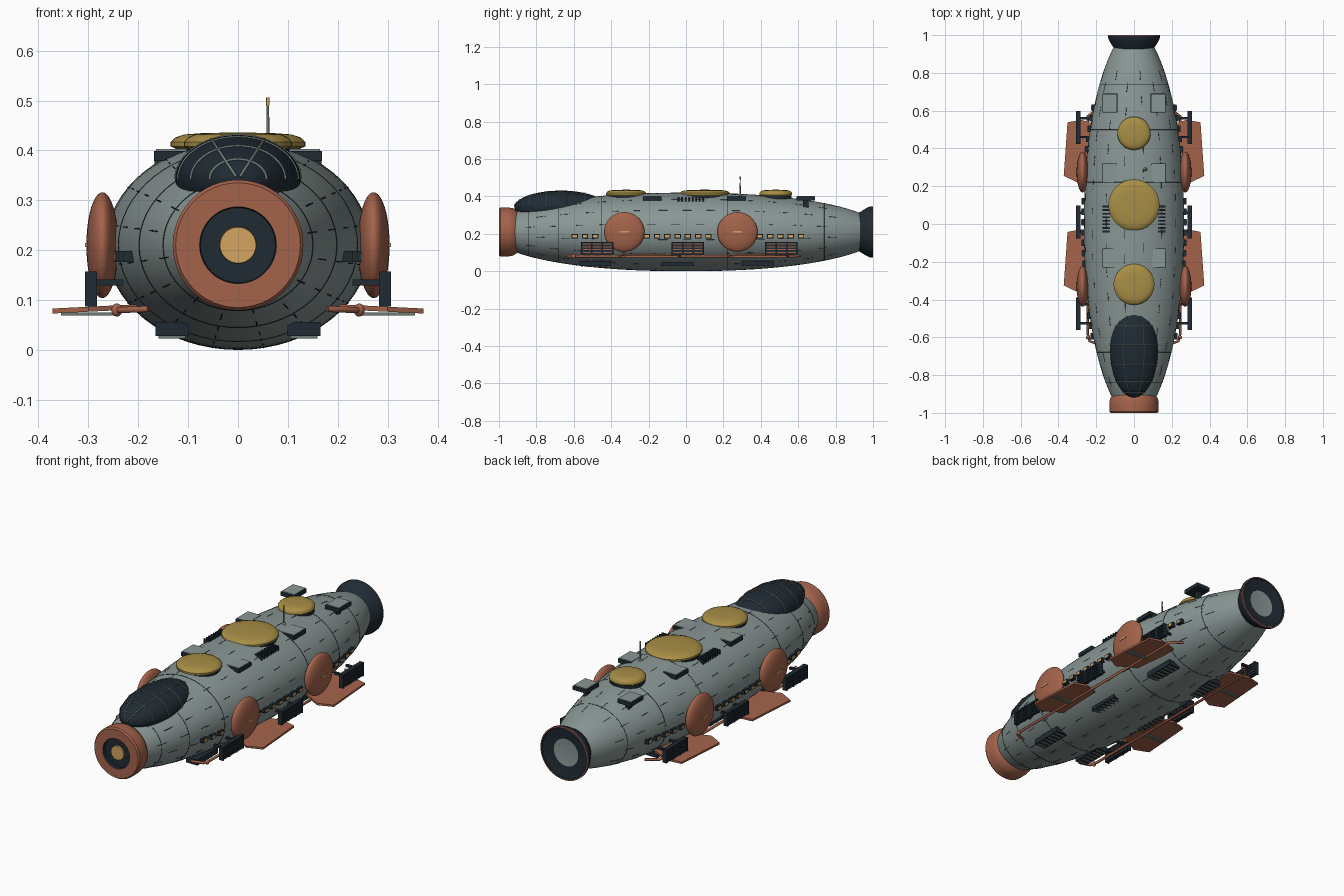
import bpy, bmesh, math
from mathutils import Vector

cube = bpy.data.objects.get("Cube")
if cube:
    bpy.data.objects.remove(cube)


def material(name, r, g, b):
    m = bpy.data.materials.new(name)
    m.use_nodes = True
    m.diffuse_color = (r, g, b, 1)
    m.node_tree.nodes["Principled BSDF"].inputs["Base Color"].default_value = (r, g, b, 1)
    return m


HULL = material("hull grey", .25, .31, .30)
DARK = material("dark navy", .014, .024, .034)
COPPER = material("copper", .37, .125, .07)
GOLD = material("dull gold", .39, .27, .06)
GLOW = material("warm glow", .66, .37, .12)
STEEL = material("rib steel", .16, .20, .18)
MID = .21  # height of the hull axis
SIDES = (("left", 1), ("right", -1))


def finish(name, bm, mats, smooth=True):
    bmesh.ops.recalc_face_normals(bm, faces=bm.faces)
    mesh = bpy.data.meshes.new(name)
    bm.to_mesh(mesh)
    bm.free()
    for m in mats:
        mesh.materials.append(m)
    ob = bpy.data.objects.new(name, mesh)
    bpy.context.collection.objects.link(ob)
    if smooth:
        bpy.ops.object.select_all(action='DESELECT')
        ob.select_set(True)
        bpy.context.view_layer.objects.active = ob
        bpy.ops.object.shade_smooth_by_angle(angle=math.radians(35))
    return ob


def boxes(name, items, mat):
    """Join several (centre, size) boxes in one object."""
    bm = bmesh.new()
    for centre, size in items:
        vs = bmesh.ops.create_cube(bm, size=1)["verts"]
        for v in vs:
            v.co = Vector(a * b + c for a, b, c in zip(v.co, size, centre))
    return finish(name, bm, [mat], False)


def lathe(name, profile, axis, origin, mats, bands=None, seg=48):
    """Turn (radius, position) points about the y or z axis."""
    bm = bmesh.new()
    rings = []
    for r, p in profile:
        ring = []
        for i in range(seg):
            a = math.tau * i / seg
            c, s = r * math.cos(a), r * math.sin(a)
            ring.append(bm.verts.new(Vector(origin) + Vector((c, p, s) if axis == "y" else (c, s, p))))
        rings.append(ring)
    for k in range(len(rings) - 1):
        for i in range(seg):
            j = (i + 1) % seg
            f = bm.faces.new((rings[k][i], rings[k][j], rings[k + 1][j], rings[k + 1][i]))
            f.material_index = bands[k] if bands else 0
    bmesh.ops.remove_doubles(bm, verts=bm.verts, dist=1e-5)
    return finish(name, bm, mats)


def ellipsoid(name, centre, radii, mat):
    bm = bmesh.new()
    bmesh.ops.create_uvsphere(bm, u_segments=40, v_segments=24, radius=1)
    for v in bm.verts:
        v.co = Vector(a * b + c for a, b, c in zip(v.co, radii, centre))
    return finish(name, bm, [mat])


def tubes(name, paths, radius, mat):
    cu = bpy.data.curves.new(name, 'CURVE')
    cu.dimensions = '3D'
    cu.bevel_depth = radius
    cu.bevel_resolution = 1
    cu.use_fill_caps = True
    for path in paths:
        sp = cu.splines.new('POLY')
        sp.points.add(len(path) - 1)
        for pt, co in zip(sp.points, path):
            pt.co = (*co, 1)
    cu.materials.append(mat)
    ob = bpy.data.objects.new(name, cu)
    bpy.context.collection.objects.link(ob)
    bpy.ops.object.select_all(action='DESELECT')
    ob.select_set(True)
    bpy.context.view_layer.objects.active = ob
    bpy.ops.object.convert(target='MESH')


def hull_point(y, a):
    k = max(0, 1 - abs(y / 1.05) ** 2.2)
    return Vector((.265 * k ** .6 * math.cos(a), y, MID + .21 * k ** .5 * math.sin(a)))


def hull_x(y, z):
    top = hull_point(y, math.pi / 2).z - MID
    return hull_point(y, 0).x * math.sqrt(1 - ((z - MID) / top) ** 2)


# Hull
bm = bmesh.new()
N, SEG = 48, 64
grid = [[bm.verts.new(hull_point(-.94 + 1.88 * k / N, math.tau * i / SEG)) for i in range(SEG)]
        for k in range(N + 1)]
for k in range(N):
    for i in range(SEG):
        j = (i + 1) % SEG
        bm.faces.new((grid[k][i], grid[k][j], grid[k + 1][j], grid[k + 1][i]))
finish("hull", bm, [HULL])

# Plate seams: hoops and staggered lengthwise dashes
hoops = [[hull_point(y, math.tau * i / 64) for i in range(65)] for y in (-.84, -.68, -.45, .22, .5, .74)]
tubes("hoop_seams", hoops, .0012, DARK)
dashes = []
for n in range(16):
    a = math.tau * (n + .5) / 16
    for k in range(13):
        y = -.86 + .13 * k + (.06 if n % 2 else 0)
        dashes.append([hull_point(y + .0125 * t, a) for t in range(5)])
tubes("plate_seams", dashes, .0012, DARK)

# Nose ring with sunken lamp, and its bolts
lathe("nose_ring", [(.085, -.88), (.11, -.9), (.127, -.925), (.131, -.95), (.131, -.992), (.125, -1),
                    (.077, -1), (.075, -.985), (.037, -.985), (.036, -.992), (0, -.992)],
      "y", (0, 0, MID), [COPPER, DARK, GLOW], [0] * 6 + [1, 1, 2, 2])
bolts = []
for i in range(12):
    a = math.tau * i / 12
    bolts.append(((.115 * math.cos(a), -.999, MID + .115 * math.sin(a)), (.006, .002, .006)))
boxes("nose_bolts", bolts, DARK)

# Tail nozzle
lathe("tail_nozzle", [(.08, .89), (.1, .92), (.128, .965), (.137, .985), (.137, .996), (.137, 1),
                      (.131, 1), (.128, .996), (.07, .985), (0, .985)],
      "y", (0, 0, MID), [DARK, COPPER, HULL], [0] * 4 + [1, 1, 0, 0, 2])

# Canopy and its ribs
C, R = Vector((0, -.67, .342)), Vector((.126, .248, .089))
ellipsoid("canopy", C, R, DARK)


def canopy_point(t, a):
    return C + Vector((R.x * math.cos(t) * math.cos(a), R.y * math.sin(t), R.z * math.cos(t) * math.sin(a)))


ribs = [[canopy_point(t, math.pi * i / 24) for i in range(25)] for t in (-1.1, -.72, -.3, .12, .55)]
ribs += [[canopy_point(-1.5 + .1 * i, a) for i in range(29)]
         for a in (math.radians(65), math.radians(115))]
tubes("canopy_ribs", ribs, .003, STEEL)

# Gold domes on the back
for name, y, r in (("front", -.32, .108), ("middle", .1, .135), ("rear", .48, .088)):
    lathe(name + "_dome", [(.93 * r, .35), (.93 * r, .404), (r, .408), (r, .417), (.93 * r, .426),
                           (.8 * r, .432), (.5 * r, .435), (0, .436)], "z", (0, y, 0), [GOLD])
    lathe(name + "_dome_collar", [(.96 * r, .35), (.96 * r, .403), (.9 * r, .403)], "z", (0, y, 0), [DARK])

# Mast
lathe("mast", [(.011, .38), (.013, .4), (.009, .41), (.003, .416), (.0025, .49)], "z", (.06, .29, 0), [STEEL], seg=12)
lathe("mast_tip", [(0, .49), (.0035, .49), (.0035, .506), (0, .506)], "z", (.06, .29, 0), [GLOW], seg=12)

for side, s in SIDES:
    # Deck hatches: dark box, pale lid and post
    hatch_y = (-.18, .27, .64)
    boxes(side + "_hatches", [((s * .128, y, .389), (.08, .1, .02)) for y in hatch_y]
          + [((s * .12, y, .36), (.02, .03, .05)) for y in hatch_y], DARK)
    boxes(side + "_hatch_lids", [((s * .128, y, .4), (.073, .093, .006)) for y in hatch_y], HULL)

    # Deck louvres
    boxes(side + "_deck_louvres", [((s * .147, -.04 + .019 * i, .38), (.04, .009, .034)) for i in range(8)], DARK)

    # Flank discs with small plates
    for place, y in (("front", -.33), ("rear", .275)):
        ellipsoid(f"{side}_{place}_disc", (s * .272, y, MID), (.032, .108, .106), COPPER)
        boxes(f"{side}_{place}_disc_plate", [((s * .304, y, MID), (.005, .05, .008))], GLOW)

    # Window row following the hull
    frames, panes = [], []
    for i in range(23):
        y = -.595 + .055 * i
        if min(abs(y + .33), abs(y - .275)) > .1:
            x = hull_x(y, .187)
            frames.append(((s * x, y, .187), (.03, .034, .022)))
            panes.append(((s * (x + .014), y, .187), (.005, .024, .013)))
    boxes(side + "_window_frames", frames, DARK)
    boxes(side + "_windows", panes, GLOW)

    # Radiators: copper core behind dark slats and posts, on brackets
    core, dark = [], []
    for y in (-.475, .01, .51):
        core.append(((s * .293, y, .122), (.01, .16, .056)))
        dark += [((s * .295, y, .094 + .0145 * i), (.022, .165, .009)) for i in range(5)]
        dark += [((s * .295, y + d, .122), (.024, .008, .07)) for d in (-.083, -.028, .028, .083)]
        dark += [((s * .26, y + d, .135), (.06, .012, .012)) for d in (-.05, .05)]
    boxes(side + "_radiator_cores", core, COPPER)
    boxes(side + "_radiator_slats", dark, DARK)

    # Side fins with a pale underside strip
    for place, y0 in (("front", -.2), ("rear", .38)):
        outline = [(.18, -.1), (.3, -.16), (.372, -.125), (.352, .158), (.28, .172), (.18, .14)]
        bm = bmesh.new()
        face = bm.faces.new([bm.verts.new((s * x, y0 + y, .073 + .05 * (.372 - x))) for x, y in outline])
        top = bmesh.ops.extrude_face_region(bm, geom=[face])["geom"]
        bmesh.ops.translate(bm, vec=(0, 0, .01),
                            verts=[g for g in top if isinstance(g, bmesh.types.BMVert)])
        finish(f"{side}_{place}_fin", bm, [COPPER], False)
        boxes(f"{side}_{place}_fin_strip", [((s * .3, y0, .0725), (.11, .02, .006))], STEEL)

    # Keel pipe
    tubes(side + "_pipe", [[(s * .18, -.64, .082), (s * .235, -.62, .08), (s * .245, -.58, .08),
                            (s * .245, .57, .08), (s * .19, .61, .082)]], .007, COPPER)
    ellipsoid(side + "_pipe_joint", (s * .243, -.6, .08), (.011, .011, .013), COPPER)

    # Belly vents with slats
    vent, slats = [], []
    for y in (-.485, -.045, .385):
        vent.append(((s * .132, y, .042), (.066, .17, .028)))
        slats += [((s * .132, y - .07 + .028 * i, .026), (.054, .01, .007)) for i in range(6)]
    boxes(side + "_belly_vents", vent, DARK)
    boxes(side + "_belly_slats", slats, STEEL)
